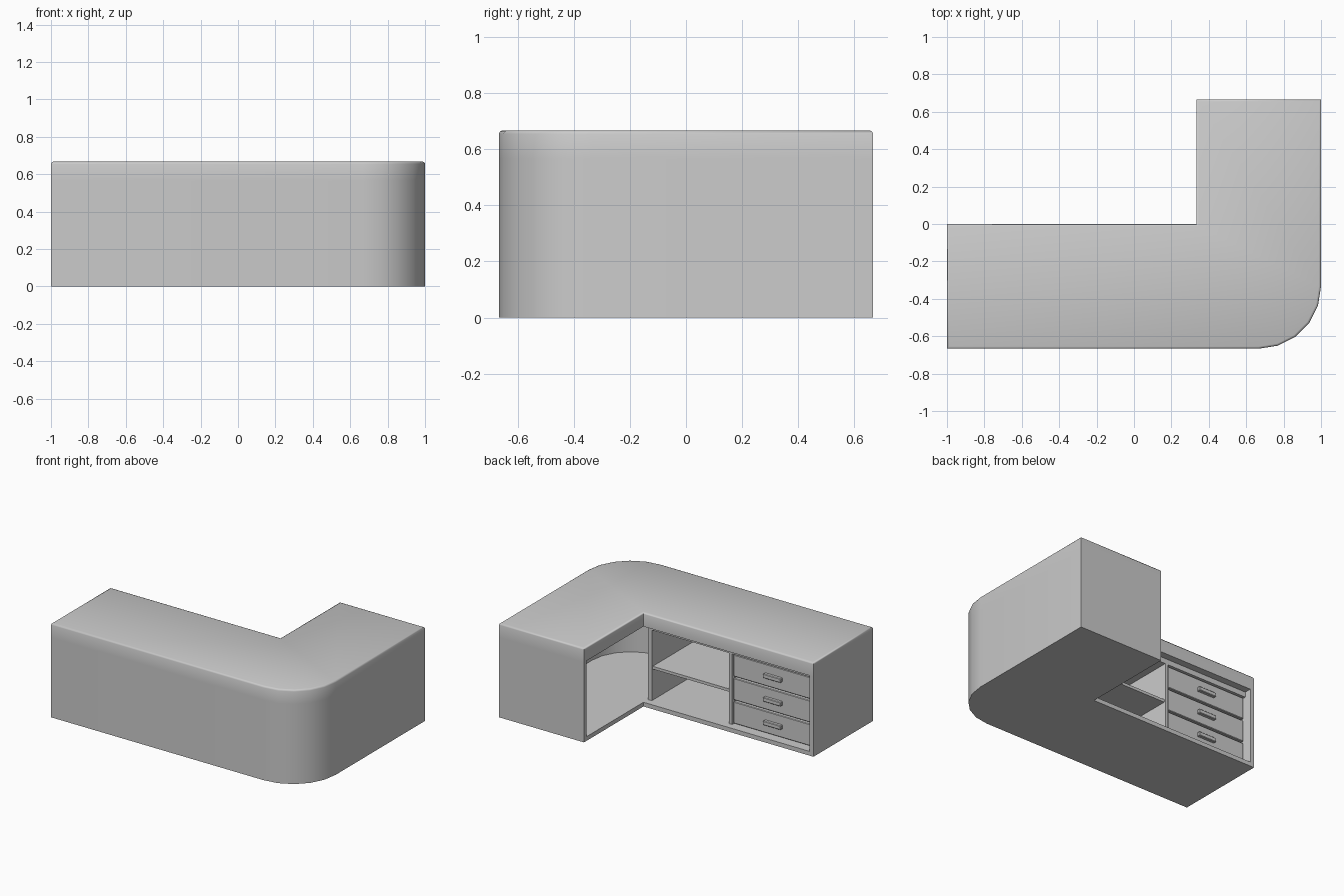
import bpy, bmesh, math
from math import radians, sin, cos

cube = bpy.data.objects.get("Cube")
if cube:
    bpy.data.objects.remove(cube, do_unlink=True)

GREY = (0.6, 0.6, 0.6, 1.0)
mat = bpy.data.materials.new("plain_grey")
mat.use_nodes = True
mat.diffuse_color = GREY
mat.node_tree.nodes["Principled BSDF"].inputs["Base Color"].default_value = GREY

HALF, THIRD = 2 / 3, 1 / 3          # depth half-size and arm inset
WALL, FLOOR, TOP = 0.03, 0.03, 0.567
HEIGHT = HALF


def finish(name, bm, smooth=False):
    bmesh.ops.recalc_face_normals(bm, faces=bm.faces)
    mesh = bpy.data.meshes.new(name)
    bm.to_mesh(mesh)
    bm.free()
    mesh.materials.append(mat)
    obj = bpy.data.objects.new(name, mesh)
    bpy.context.collection.objects.link(obj)
    if smooth:
        bpy.ops.object.select_all(action='DESELECT')
        obj.select_set(True)
        bpy.context.view_layer.objects.active = obj
        bpy.ops.object.shade_smooth_by_angle(angle=radians(50))
    return obj


def prism(name, outline, z0, z1, bevel=0.0):
    """Extrude a plan outline, optionally rounding its upper rim."""
    bm = bmesh.new()
    base = bm.faces.new([bm.verts.new((x, y, z0)) for x, y in outline])
    up = bmesh.ops.extrude_face_region(bm, geom=[base], use_keep_orig=True)["geom"]
    for v in up:
        if isinstance(v, bmesh.types.BMVert):
            v.co.z = z1
    if bevel:
        rim = [e for e in bm.edges if all(v.co.z > z1 - 1e-4 for v in e.verts)]
        bmesh.ops.bevel(bm, geom=rim, offset=bevel, segments=2,
                        profile=0.5, affect='EDGES')
    return finish(name, bm, smooth=True)


def box(name, x, y, z, bevel=0.0):
    """Axis-aligned box from (min, max) pairs."""
    bm = bmesh.new()
    bmesh.ops.create_cube(bm, size=1)
    for v in bm.verts:
        v.co = [lo + (c + 0.5) * (hi - lo)
                for c, (lo, hi) in zip(v.co, (x, y, z))]
    if bevel:
        bmesh.ops.bevel(bm, geom=bm.edges[:], offset=bevel, segments=1,
                        affect='EDGES')
    return finish(name, bm)


def outer_chain(t=0.0):
    """Outer walls in plan, offset inward by t, with a five-sided round corner."""
    pts = [(-1 + t, 0), (-1 + t, -HALF + t)]
    r = THIRD - t
    for i in range(6):
        a = radians(18 * i)
        pts.append((HALF + r * sin(a), -THIRD - r * cos(a)))
    return pts + [(1 - t, HALF - t), (THIRD, HALF - t)]


# Shell: counter top, wrap-around wall and floor
inner_corner = [(THIRD, 0)]
prism("counter_top", outer_chain() + inner_corner, TOP, HEIGHT, bevel=0.012)
prism("outer_wall", outer_chain() + outer_chain(WALL)[::-1], 0, TOP)
prism("floor_board", outer_chain(WALL) + inner_corner, 0, FLOOR)

# Cabinet carcass in the long arm
FRONT, BACK = -0.05, -HALF + WALL
LEFT_END, MID, RIGHT_END = -1 + WALL, -0.315, THIRD
RAIL = 0.53
box("cabinet_side", (RIGHT_END - 0.03, RIGHT_END), (BACK, FRONT), (FLOOR, TOP))
box("cabinet_divider", (MID - 0.012, MID + 0.012), (BACK, FRONT), (FLOOR, TOP))
box("cabinet_rail", (LEFT_END, RIGHT_END - 0.03), (BACK, FRONT), (RAIL, TOP))
box("cabinet_shelf", (MID + 0.012, RIGHT_END - 0.03), (BACK, FRONT - 0.01),
    (0.25, 0.27))

# Three stacked drawers with bar handles
x0, x1 = LEFT_END + 0.008, MID - 0.016
step = (RAIL - FLOOR) / 3
face = FRONT - 0.008
for i in range(3):
    low = FLOOR + step * i
    box(f"drawer_{i + 1}", (x0, x1), (BACK, face),
        (low + 0.006, low + step - 0.006), bevel=0.004)
    cx, cz = (x0 + x1) / 2, low + step / 2
    box(f"drawer_handle_{i + 1}", (cx - 0.07, cx + 0.07), (face - 0.005, face + 0.022),
        (cz - 0.015, cz + 0.015), bevel=0.004)
